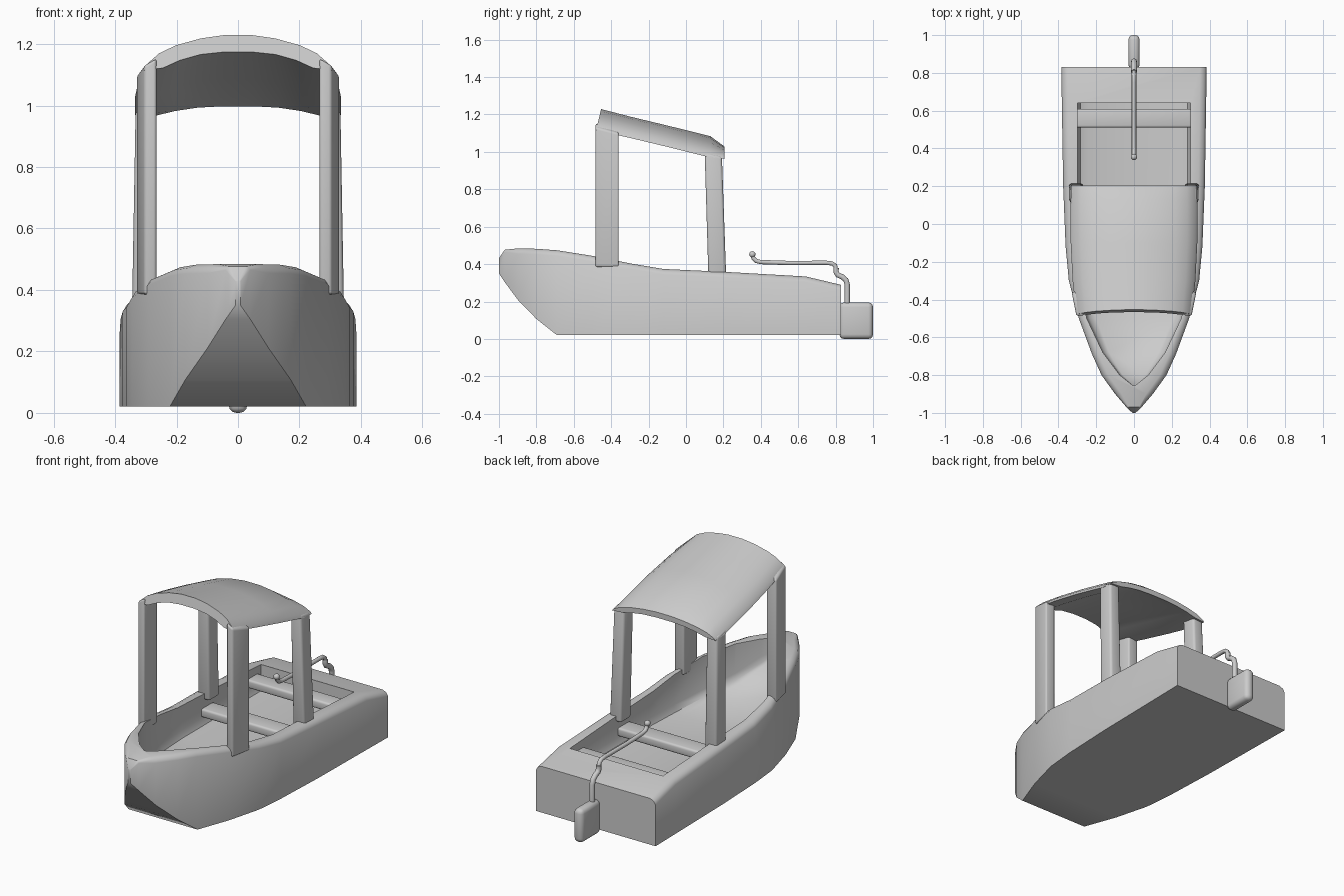
import bpy, bmesh, math
from mathutils import Vector

if "Cube" in bpy.data.objects:
    bpy.data.objects.remove(bpy.data.objects["Cube"])


def finish(obj, angle=35, bevel=0):
    bpy.ops.object.select_all(action='DESELECT')
    obj.select_set(True)
    bpy.context.view_layer.objects.active = obj
    if bevel:
        m = obj.modifiers.new("Bevel", 'BEVEL')
        m.width, m.segments = bevel, 3
        bpy.ops.object.modifier_apply(modifier=m.name)
    bpy.ops.object.shade_smooth_by_angle(angle=math.radians(angle))
    return obj


def loft(name, rings):
    """Join equal-length closed rings into a capped solid."""
    bm = bmesh.new()
    vr = [[bm.verts.new(p) for p in r] for r in rings]
    n = len(vr[0])
    for a, b in zip(vr, vr[1:]):
        for i in range(n):
            j = (i + 1) % n
            bm.faces.new((a[i], a[j], b[j], b[i]))
    bm.faces.new(vr[0])
    bm.faces.new(vr[-1])
    bmesh.ops.recalc_face_normals(bm, faces=bm.faces)
    me = bpy.data.meshes.new(name)
    bm.to_mesh(me)
    bm.free()
    obj = bpy.data.objects.new(name, me)
    bpy.context.collection.objects.link(obj)
    return obj


def mirrored(half, y):
    """Half section of (x, z) with x > 0 -> full ring at y."""
    return [(x, y, z) for x, z in half] + [(-x, y, z) for x, z in reversed(half)]


def box(name, x, y, z, bevel):
    ring = lambda h: [(x[0], y[0], h), (x[1], y[0], h), (x[1], y[1], h), (x[0], y[1], h)]
    return finish(loft(name, [ring(z[0]), ring(z[1])]), bevel=bevel)


# Hull: (y, half width, bottom z, edge z)
hull_rows = [(-1.0, .008, .35, .43), (-.97, .04, .305, .475), (-.9, .10, .21, .48),
             (-.8, .172, .107, .478), (-.69, .222, .02, .47), (-.5, .292, .02, .44),
             (-.3, .345, .02, .40), (-.12, .362, .02, .37), (.2, .375, .02, .355),
             (.64, .382, .02, .33), (.83, .385, .02, .285)]
rings = []
for y, w, b, t in hull_rows:
    k = min(1, w / .1)
    rings.append(mirrored([(w, b), (w, t - .025 * k), (w - .012 * k, t - .006 * k),
                           (w - .035 * k, t + .004 * k)], y))
hull = loft("hull", rings)

# Cockpit cut-out: (y, half width, floor z)
pit_rows = [(-.855, .006, .40), (-.8, .075, .33), (-.68, .165, .25), (-.5, .25, .20),
            (-.3, .29, .18), (-.1, .30, .18), (.64, .30, .18)]
cutter = loft("cockpit_cutter", [mirrored([(w * .8, f), (w * .94, f + .015), (w, f + .05),
                                           (w, .7)], y) for y, w, f in pit_rows])
cutter.hide_render = True
m = hull.modifiers.new("Cockpit", 'BOOLEAN')
m.operation, m.solver, m.object = 'DIFFERENCE', 'EXACT', cutter
bpy.context.view_layer.objects.active = hull
bpy.ops.object.modifier_apply(modifier=m.name)
bpy.data.objects.remove(cutter)
finish(hull, 40)

# Benches
box("rear_bench", (-.305, .305), (.51, .61), (.245, .295), .012)
box("front_bench", (-.305, .305), (.09, .2), (.235, .285), .012)

# Canopy: arched shell sloping to the stern (y, half width, crown z, depth scale)
arch = [(1.0, -.115), (.97, -.095), (.84, -.06), (.66, -.034), (.4, -.012), (.15, -.001)]
under = [(.15, -.056), (.4, -.064), (.62, -.083), (.8, -.108)]
roof_rows = [(-.468, .305, 1.23, 1), (-.3, .325, 1.19, 1), (-.1, .335, 1.142, 1),
             (.13, .335, 1.085, 1), (.205, .332, 1.03, .58)]
rings = []
for y, w, c, s in roof_rows:
    outer = [(x * w, y, c + z * s) for x, z in arch]
    inner = [(x * w, y, c + z * s) for x, z in under]
    neg = lambda pts: [(-x, yy, z) for x, yy, z in reversed(pts)]
    ring = outer + neg(outer) + neg(inner) + inner[::1]
    if y < -.4:  # front edge leans back towards the crown
        ring = [(x, y + (z - 1.17) * .24, z) for x, yy, z in ring]
    rings.append(ring)
finish(loft("canopy", rings), 40)

# Canopy posts
for side, s in (("left", -1), ("right", 1)):
    plan = [(.265, -.485), (.305, -.485), (.33, -.36), (.265, -.36)]
    top = [(x * s, y, 1.155 - .25 * (y + .485) - (x > .29) * .025) for x, y in plan]
    finish(loft(f"{side}_front_post", [[(x * s, y, .385) for x, y in plan], top]), bevel=.01)
    low = [(.268, .12), (.345, .12), (.345, .215), (.268, .215)]
    high = [(.265, .10), (.333, .10), (.333, .192), (.265, .192)]
    finish(loft(f"{side}_rear_post", [[(x * s, y, .325) for x, y in low],
                                      [(x * s, y, .995 - (y - .1) * .2) for x, y in high]]),
           bevel=.014)

# Outboard motor block
box("motor", (-.03, .03), (.82, 1.0), (0, .195), .025)


# Steering arm
def pipe(name, pts, radius):
    cu = bpy.data.curves.new(name, 'CURVE')
    cu.dimensions = '3D'
    cu.bevel_depth, cu.bevel_resolution, cu.use_fill_caps = radius, 3, True
    sp = cu.splines.new('POLY')
    sp.points.add(len(pts) - 1)
    for p, (y, z) in zip(sp.points, pts):
        p.co = (0, y, z, 1)
    obj = bpy.data.objects.new(name, cu)
    bpy.context.collection.objects.link(obj)
    bpy.ops.object.select_all(action='DESELECT')
    obj.select_set(True)
    bpy.context.view_layer.objects.active = obj
    bpy.ops.object.convert(target='MESH')
    return finish(bpy.context.view_layer.objects.active, 50)


pipe("motor_shaft", [(.862, .17), (.862, .29), (.855, .315), (.835, .332), (.812, .342),
                     (.802, .358), (.803, .38)], .015)
pipe("tiller_arm", [(.803, .365), (.798, .392), (.78, .404), (.75, .407), (.55, .406),
                    (.4, .411), (.375, .417), (.36, .432), (.356, .455)], .012)
bpy.ops.mesh.primitive_uv_sphere_add(segments=16, ring_count=8, radius=.017,
                                     location=(0, .355, .452))
bpy.context.object.name = "tiller_knob"
finish(bpy.context.object)
